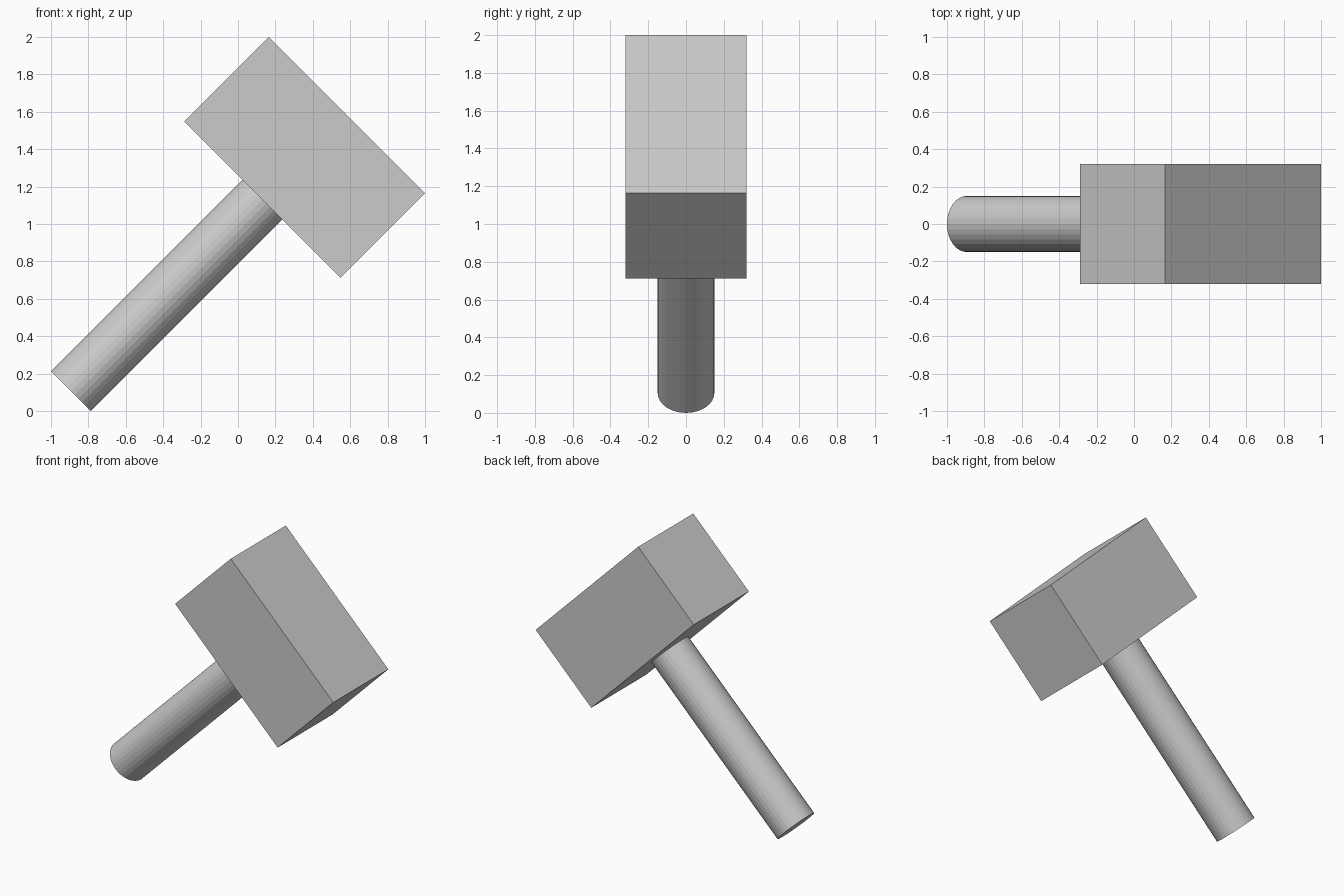
import bpy
from math import radians
from mathutils import Vector

if "Cube" in bpy.data.objects:
    bpy.data.objects.remove(bpy.data.objects["Cube"])

TILT = radians(45)                       # whole mallet leans to the right
AXIS = Vector((1, 0, 1)).normalized()    # handle direction
BASE = Vector((-0.894, 0, 0.106))        # centre of the handle's lower end
HEAD_CENTRE = Vector((0.356, 0, 1.356))
HEAD_SIZE = (1.18, 0.64, 0.64)

# Handle: flat-faced cylinder, reaching just inside the head
handle_length = (HEAD_CENTRE - BASE).length - HEAD_SIZE[2] / 2 + 0.02
bpy.ops.mesh.primitive_cylinder_add(
    vertices=32, radius=0.15, depth=handle_length,
    location=BASE + AXIS * handle_length / 2, rotation=(0, TILT, 0))
bpy.context.object.name = "handle"

# Head: square-section block across the top of the handle
bpy.ops.mesh.primitive_cube_add(size=1, location=HEAD_CENTRE, rotation=(0, TILT, 0))
head = bpy.context.object
head.name = "mallet_head"
head.scale = HEAD_SIZE
bpy.ops.object.transform_apply(location=False, rotation=False, scale=True)
